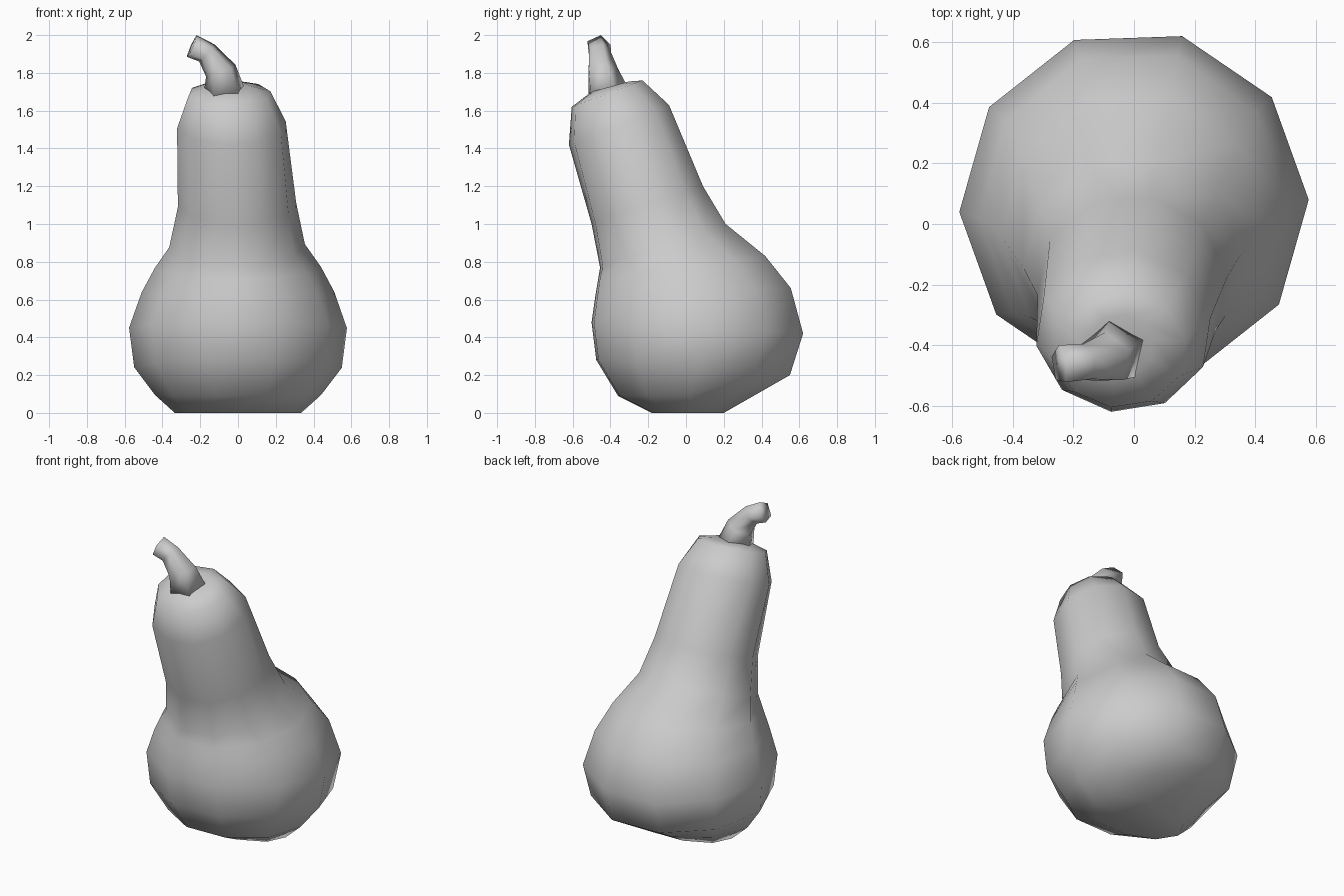
import bpy
from math import sin, cos, radians, tau
from mathutils import Vector

if "Cube" in bpy.data.objects:
    bpy.data.objects.remove(bpy.data.objects["Cube"])

# Single skin colour
grey = bpy.data.materials.new("plain grey")
grey.use_nodes = True
grey.diffuse_color = (0.6, 0.6, 0.6, 1)
grey.node_tree.nodes["Principled BSDF"].inputs["Base Color"].default_value = (0.6, 0.6, 0.6, 1)


def loft(name, rings):
    """Skin a list of equal rings, close both ends and shade smooth."""
    n = len(rings[0])
    verts = [v for ring in rings for v in ring]
    faces = [(i * n + k, i * n + (k + 1) % n, (i + 1) * n + (k + 1) % n, (i + 1) * n + k)
             for i in range(len(rings) - 1) for k in range(n)]
    faces.append(tuple(reversed(range(n))))
    faces.append(tuple(range(len(verts) - n, len(verts))))
    mesh = bpy.data.meshes.new(name)
    mesh.from_pydata(verts, [], faces)
    mesh.materials.append(grey)
    mesh.shade_smooth()
    obj = bpy.data.objects.new(name, mesh)
    bpy.context.collection.objects.link(obj)
    return obj


def ring(centre, across, along, phase, sides):
    return [centre + across * cos(radians(phase) + tau * k / sides)
            + along * sin(radians(phase) + tau * k / sides) for k in range(sides)]


# Body: tilted ten-sided rings (front y, front z, back y, back z, half width, centre x, phase)
body_profile = [
    (-.18, 0, .20, 0, .335, 0, 2),
    (-.36, .09, .375, .10, .44, 0, 2),
    (-.475, .28, .55, .20, .55, 0, 2),
    (-.50, .48, .62, .42, .577, 0, 2),
    (-.48, .62, .555, .66, .51, 0, 2),
    (-.465, .71, .42, .83, .44, 0, 2),
    (-.455, .77, .21, 1.0, .36, -.005, 4),
    (-.50, 1.0, .09, 1.2, .315, -.005, 6),
    (-.62, 1.42, -.09, 1.63, .292, -.035, 10),
    (-.605, 1.62, -.23, 1.76, .22, -.045, 10),
    (-.50, 1.70, -.30, 1.755, .11, -.045, 10),
]
body_rings = []
for fy, fz, by, bz, half, cx, phase in body_profile:
    front, back = Vector((cx, fy, fz)), Vector((cx, by, bz))
    reach = sin(radians(phase + 72))
    body_rings.append(ring((front + back) / 2, Vector((half, 0, 0)),
                           (back - front) / 2 / reach, phase, 10))
loft("gourd_body", body_rings)

# Stem: five-sided tube bending to the side (centre, direction, radius)
stem_path = [
    ((-.065, -.415, 1.68), (0, -.25, 1), .12),
    ((-.09, -.445, 1.81), (-.4, -.1, 1), .088),
    ((-.165, -.46, 1.905), (-.8, -.05, .7), .064),
    ((-.245, -.465, 1.94), (-.9, -.1, .4), .066),
]
stem_rings = []
for centre, direction, radius in stem_path:
    axis = Vector(direction).normalized()
    along = axis.cross(Vector((1, 0, .2))).normalized()
    across = along.cross(axis)
    stem_rings.append(ring(Vector(centre), across * radius, along * radius, 20, 5))
loft("stem", stem_rings)
